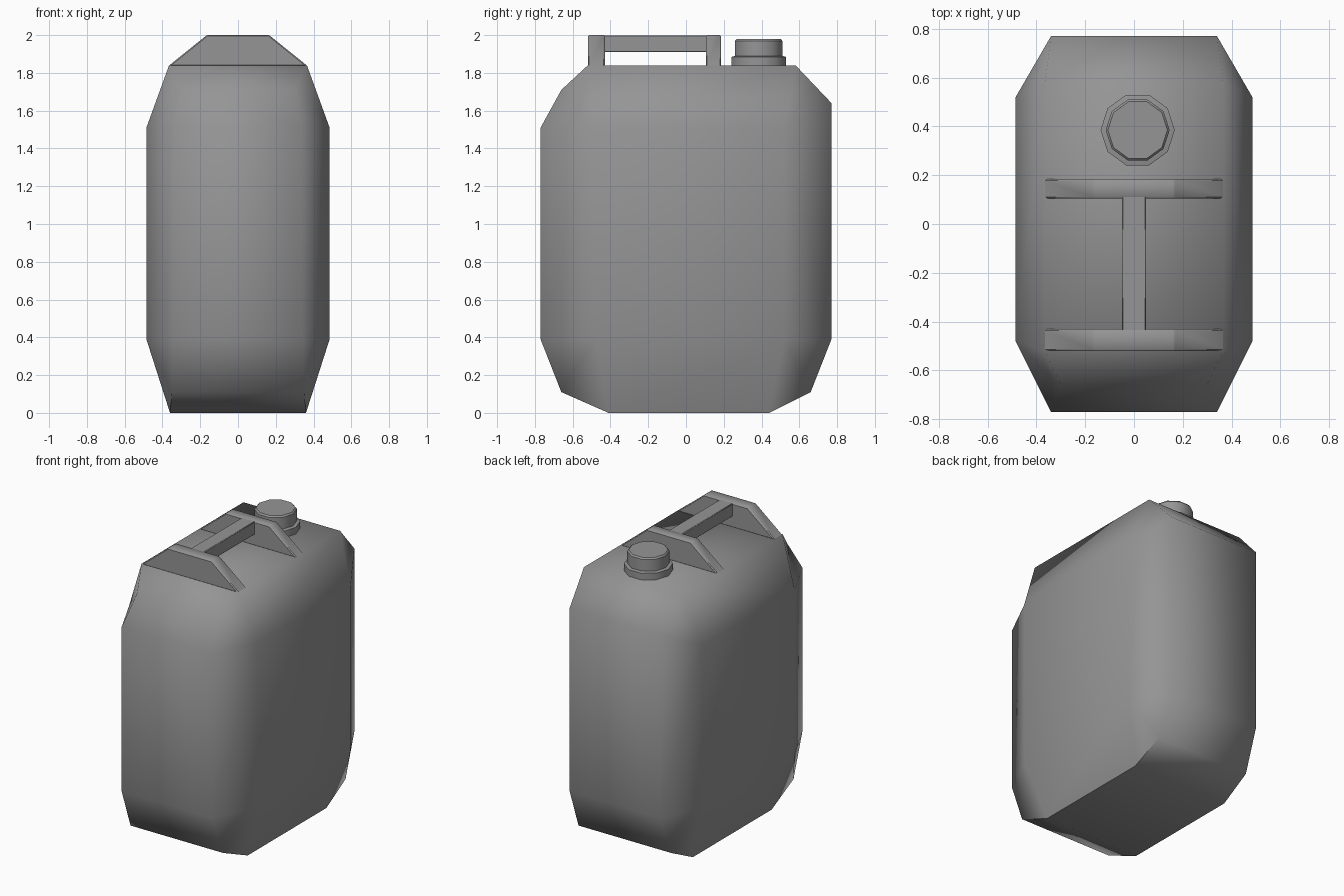
import bpy, bmesh, math

cube = bpy.data.objects.get("Cube")
if cube:
    bpy.data.objects.remove(cube, do_unlink=True)

grey = bpy.data.materials.new("grey_plastic")
grey.use_nodes = True
GREY = (0.3, 0.3, 0.3, 1)
grey.diffuse_color = GREY
shader = next(n for n in grey.node_tree.nodes if n.type == "BSDF_PRINCIPLED")
shader.inputs["Base Color"].default_value = GREY


def finish(bm, name, angle, bevel=0):
    """Turn a bmesh into a named, shaded object."""
    bmesh.ops.remove_doubles(bm, verts=bm.verts[:], dist=0.0001)
    bmesh.ops.recalc_face_normals(bm, faces=bm.faces[:])
    mesh = bpy.data.meshes.new(name)
    bm.to_mesh(mesh)
    bm.free()
    mesh.materials.append(grey)
    obj = bpy.data.objects.new(name, mesh)
    bpy.context.scene.collection.objects.link(obj)
    bpy.ops.object.select_all(action="DESELECT")
    obj.select_set(True)
    bpy.context.view_layer.objects.active = obj
    if bevel:
        mod = obj.modifiers.new("soft_edges", "BEVEL")
        mod.width = bevel
        mod.segments = 1
        bpy.ops.object.modifier_apply(modifier=mod.name)
    bpy.ops.object.shade_smooth_by_angle(angle=math.radians(angle))
    return obj


def add_face(bm, points):
    bm.faces.new([bm.verts.new(p) for p in points])


def prism(name, outline, y0, y1, bevel):
    """Extrude an (x, z) outline along y."""
    bm = bmesh.new()
    base = bm.faces.new([bm.verts.new((x, y0, z)) for x, z in outline])
    moved = bmesh.ops.extrude_face_region(bm, geom=[base], use_keep_orig=True)
    verts = [v for v in moved["geom"] if isinstance(v, bmesh.types.BMVert)]
    bmesh.ops.translate(bm, vec=(0, y1 - y0, 0), verts=verts)
    return finish(bm, name, 40, bevel)


def lathe(name, profile, centre, sides):
    """Turn a (radius, z) profile round a vertical axis."""
    bm = bmesh.new()
    rings = []
    for r, z in profile:
        rings.append([bm.verts.new((centre[0] + r * math.cos(math.tau * i / sides),
                                    centre[1] + r * math.sin(math.tau * i / sides), z))
                      for i in range(sides)])
    for low, high in zip(rings, rings[1:]):
        for i in range(sides):
            j = (i + 1) % sides
            bm.faces.new((low[i], low[j], high[j], high[i]))
    bm.faces.new(rings[0])
    bm.faces.new(rings[-1])
    return finish(bm, name, 40)


# Body: an end profile (from bottom to top) and a side edge for each end
front = [(0.36, -0.41, 0), (0.35, -0.66, 0.11), (0.34, -0.77, 0.39),
         (0.34, -0.77, 1.51), (0.30, -0.66, 1.71), (0.365, -0.52, 1.84)]
back = [(0.36, 0.44, 0), (0.35, 0.66, 0.11), (0.34, 0.77, 0.39),
        (0.34, 0.77, 1.64), (0.352, 0.675, 1.74), (0.365, 0.58, 1.84)]
front_side = [(0.485, -0.48, 0.39), (0.485, -0.48, 1.51)]
back_side = [(0.485, 0.52, 0.39), (0.485, 0.52, 1.51)]


def flip(p):
    return (-p[0], p[1], p[2])


body = bmesh.new()
for end, (low, high) in ((front, front_side), (back, back_side)):
    # End wall strips run across the width
    for a, b in zip(end, end[1:]):
        add_face(body, (a, b, flip(b), flip(a)))
    # Corner facets, on both sides
    corners = [(end[2], end[3], high, low)]
    corners += [(end[i], end[i + 1], low) for i in (0, 1)]
    corners += [(end[i], end[i + 1], high) for i in (3, 4)]
    for face in corners:
        add_face(body, face)
        add_face(body, [flip(p) for p in face])
# Long side walls
for strip in ((front[0], back[0], back_side[0], front_side[0]),
              (front_side[0], back_side[0], back_side[1], front_side[1]),
              (front_side[1], back_side[1], back[5], front[5])):
    add_face(body, strip)
    add_face(body, [flip(p) for p in strip])
# Floor and top deck
for i in (0, 5):
    add_face(body, (front[i], back[i], flip(back[i]), flip(front[i])))
finish(body, "can_body", 65)

# Handle: two solid end walls joined by a central grip bar
wall = [(-0.37, 1.835), (0.37, 1.835), (0.165, 2.0), (-0.165, 2.0)]
prism("handle_front_wall", wall, -0.52, -0.43, 0.006)
prism("handle_back_wall", wall, 0.105, 0.185, 0.006)
bar = [(-0.05, 1.91), (0.05, 1.91), (0.05, 1.999), (-0.05, 1.999)]
prism("handle_grip", bar, -0.44, 0.115, 0.004)

# Filler neck collar and screw cap
SPOUT = (0.015, 0.385)
lathe("neck_collar", [(0.152, 1.835), (0.152, 1.885), (0.13, 1.89)], SPOUT, 10)
lathe("screw_cap", [(0.131, 1.88), (0.131, 1.97), (0.122, 1.98)], SPOUT, 10)
